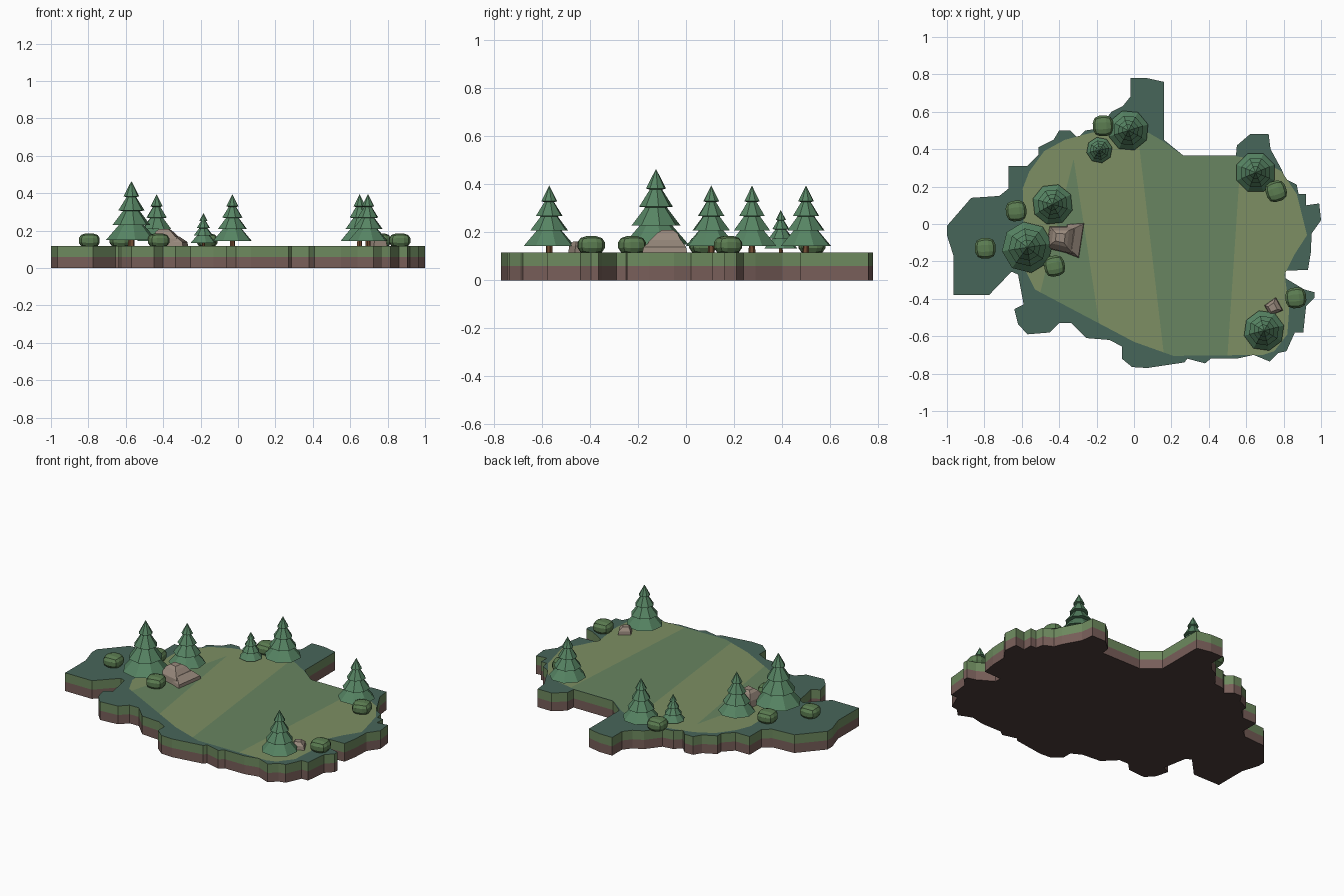
import bpy, bmesh, math
from mathutils import Vector

if "Cube" in bpy.data.objects:
    bpy.data.objects.remove(bpy.data.objects["Cube"])

TOP = 0.117  # ground level


def mat(name, r, g, b):
    m = bpy.data.materials.new(name)
    lin = [((c + 0.055) / 1.055) ** 2.4 for c in (r, g, b)]
    m.diffuse_color = (*lin, 1)
    m.use_nodes = True
    m.node_tree.nodes["Principled BSDF"].inputs["Base Color"].default_value = m.diffuse_color
    return m


FOREST = mat("forest_floor", 0.28, 0.40, 0.35)
SIDE = mat("grass_side", 0.43, 0.54, 0.37)
SOIL = mat("soil", 0.47, 0.37, 0.35)
UNDER = mat("underside", 0.30, 0.24, 0.23)
LIGHT = mat("meadow_light", 0.49, 0.56, 0.39)
MID = mat("meadow_mid", 0.41, 0.52, 0.38)
NEEDLE = mat("needles", 0.34, 0.52, 0.39)
BARK = mat("bark", 0.45, 0.30, 0.20)
LEAF = mat("bush_leaf", 0.36, 0.49, 0.32)
STONE = mat("stone", 0.60, 0.54, 0.49)


def to_mesh(bm, name, mats, fix=True):
    if fix:
        bmesh.ops.recalc_face_normals(bm, faces=bm.faces)
    me = bpy.data.meshes.new(name)
    bm.to_mesh(me)
    bm.free()
    for m in mats:
        me.materials.append(m)
    return me


def place(name, me, loc=(0, 0, 0), scale=1.0, turn=0.0):
    ob = bpy.data.objects.new(name, me)
    ob.location, ob.scale, ob.rotation_euler = loc, (scale,) * 3, (0, 0, turn)
    bpy.context.collection.objects.link(ob)
    return ob


# Island: jagged outline extruded in a soil band and a grass band
OUTLINE = [
    (-1, -.01), (-.87, .14), (-.72, .15), (-.67, .19), (-.67, .31), (-.57, .31),
    (-.51, .37), (-.51, .41), (-.43, .45), (-.40, .50), (-.34, .50), (-.30, .46),
    (-.26, .50), (-.19, .51), (-.12, .60), (-.06, .63), (-.02, .68), (-.02, .78),
    (.07, .78), (.16, .76), (.16, .45), (.265, .365), (.545, .365), (.55, .42),
    (.62, .48), (.72, .48), (.73, .40), (.79, .29), (.81, .24), (.87, .21),
    (.88, .16), (.92, .16), (.92, .10), (.99, .11), (1, .02), (.95, -.05),
    (.945, -.155), (.93, -.245), (.81, -.25), (.81, -.29), (.91, -.35), (.965, -.365),
    (.965, -.395), (.92, -.44), (.905, -.58), (.86, -.58), (.815, -.68), (.77, -.69),
    (.725, -.735), (.64, -.70), (.55, -.72), (.41, -.72), (.38, -.745), (.285, -.72),
    (.27, -.74), (.07, -.77), (-.01, -.765), (-.065, -.72), (-.065, -.655), (-.13, -.62),
    (-.255, -.61), (-.335, -.53), (-.40, -.53), (-.45, -.58), (-.57, -.59), (-.62, -.535),
    (-.64, -.455), (-.59, -.43), (-.62, -.27), (-.655, -.255), (-.775, -.38), (-.965, -.38),
    (-.965, -.17), (-1, -.06)]
bm = bmesh.new()
rings = [[bm.verts.new((x, y, z)) for x, y in OUTLINE] for z in (0, 0.059, TOP)]
bm.faces.new(rings[2]).material_index = 0
bm.faces.new(rings[0]).material_index = 3
n = len(OUTLINE)
for k, slot in ((0, 2), (1, 1)):
    for i in range(n):
        j = (i + 1) % n
        f = bm.faces.new((rings[k][i], rings[k][j], rings[k + 1][j], rings[k + 1][i]))
        f.material_index = slot
place("island", to_mesh(bm, "island", [FOREST, SIDE, SOIL, UNDER]))

# Meadow: thin sheet cut by straight lines into mown stripes
MEADOW = [
    (-.595, .19), (-.56, .28), (-.48, .39), (-.37, .45), (-.24, .485), (-.10, .515),
    (.04, .51), (.16, .44), (.265, .363), (.545, .363), (.70, .33), (.79, .28),
    (.87, .16), (.925, -.06), (.86, -.16), (.805, -.27), (.83, -.45), (.82, -.59),
    (.75, -.68), (.69, -.70), (.21, -.705), (0, -.63), (-.53, -.35), (-.585, -.24)]
STRIPES = [((-.36, .2), (-.50, -.36)), ((-.30, .2), (-.19, -.51)),
           ((.03, .4), (.16, -.70)), ((.56, .2), (.50, -.70))]
bm = bmesh.new()
bm.faces.new([bm.verts.new((x, y, TOP + 0.002)) for x, y in reversed(MEADOW)])
cuts = []
for (x0, y0), (x1, y1) in STRIPES:
    point, normal = Vector((x0, y0, 0)), Vector((y0 - y1, x1 - x0, 0))
    cuts.append((point, normal))
    bmesh.ops.bisect_plane(bm, geom=bm.verts[:] + bm.edges[:] + bm.faces[:],
                           plane_co=point, plane_no=normal)
for f in bm.faces:
    c = f.calc_center_median()
    right = [(c - p).dot(no) > 0 for p, no in cuts]
    f.material_index = int((right[0] and not right[1]) or (right[2] and not right[3]))
place("meadow", to_mesh(bm, "meadow", [LIGHT, MID], fix=False))


def lathe(bm, profile, sides, slot):
    loops = []
    for r, z in profile:
        if r == 0:
            loops.append([bm.verts.new((0, 0, z))] * sides)
        else:
            loops.append([bm.verts.new((r * math.cos(a), r * math.sin(a), z))
                          for a in (2 * math.pi * i / sides for i in range(sides))])
    for a, b in zip(loops, loops[1:]):
        for i in range(sides):
            j = (i + 1) % sides
            vs = list(dict.fromkeys((a[i], a[j], b[j], b[i])))
            bm.faces.new(vs).material_index = slot


# Pine: eight-sided tiered crown on a short trunk
bm = bmesh.new()
lathe(bm, [(0, .278), (.034, .213), (.021, .209), (.057, .152), (.036, .150),
           (.082, .090), (.054, .090), (.110, .026), (0, .042)], 8, 0)
lathe(bm, [(0, 0.05), (.013, .05), (.014, -.004), (0, -.004)], 6, 1)
pine = to_mesh(bm, "pine", [NEEDLE, BARK])
for i, (x, y, s, t) in enumerate([
        (-.57, -.125, 1.25, .15), (-.435, .105, 1, .5), (-.03, .50, 1, .3),
        (-.185, .395, .635, .2), (.65, .275, 1, .4), (.695, -.57, 1, .25)]):
    place(f"pine_tree_{i + 1}", pine, (x, y, TOP), s, t)

# Bush: rounded cube flattened into a mound
bm = bmesh.new()
bmesh.ops.create_cube(bm, size=2)
bmesh.ops.subdivide_edges(bm, edges=bm.edges[:], cuts=2, use_grid_fill=True)
for v in bm.verts:
    d = v.co.normalized().lerp(v.co, 0.12)
    v.co = (d.x * .06, d.y * .06, d.z * .041)
bush = to_mesh(bm, "bush", [LEAF])
for i, (x, y, t) in enumerate([
        (-.63, .07, .1), (-.795, -.13, .05), (-.425, -.225, .2),
        (-.165, .525, .05), (.76, .175, .3), (.865, -.395, .1)]):
    place(f"bush_{i + 1}", bush, (x, y, TOP + .03), 1, t)


# Rocks: tapered blocks of four-cornered layers
def rock(name, layers, loc, turn=0.0):
    bm = bmesh.new()
    for cx, cy, hx, hy, z in layers:
        for sx, sy in ((-1, -1), (1, -1), (1, 1), (-1, 1)):
            bm.verts.new((cx + sx * hx, cy + sy * hy * (1 + .12 * sx), z))
    bmesh.ops.convex_hull(bm, input=bm.verts[:])
    bmesh.ops.dissolve_limit(bm, angle_limit=0.03, verts=bm.verts[:], edges=bm.edges[:])
    place(name, to_mesh(bm, name, [STONE]), loc, 1, turn)


rock("large_rock", [(0, 0, .075, .068, -.004), (0, 0, .068, .064, .04),
                    (-.01, .005, .042, .04, .078), (-.01, .005, .024, .022, .092)],
     (-.385, -.08, TOP), -.12)
rock("rock_slab", [(0, 0, .045, .085, -.004), (.0, 0, .042, .08, .022),
                   (-.02, 0, .02, .055, .052)], (-.325, -.082, TOP), -.15)
rock("small_rock", [(0, 0, .038, .036, -.004), (0, 0, .034, .033, .026),
                    (-.005, 0, .018, .018, .046)], (.745, -.445, TOP), .5)
